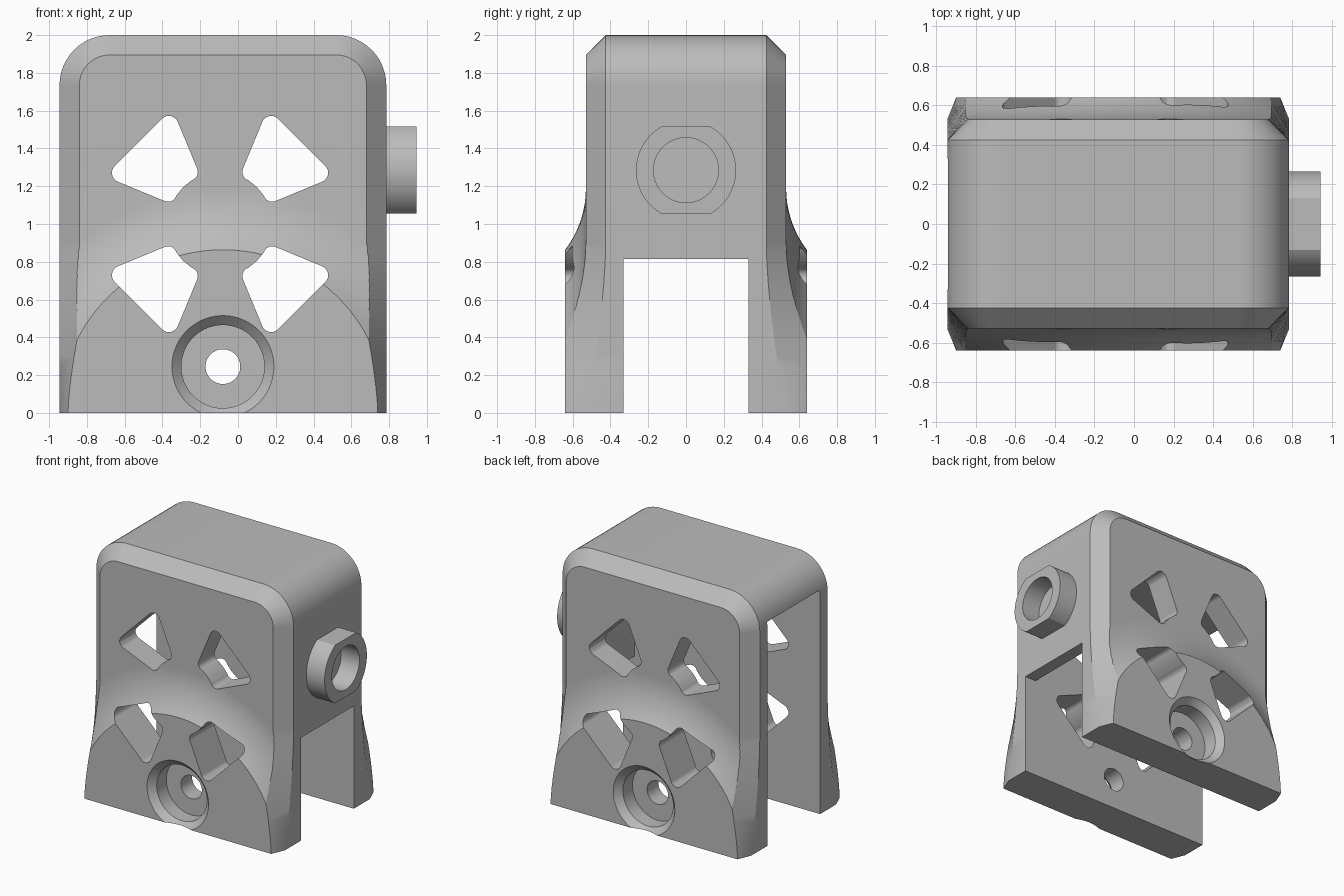
import bpy, bmesh, math
from mathutils import Vector

if "Cube" in bpy.data.objects:
    bpy.data.objects.remove(bpy.data.objects["Cube"])

CX, HALF, CORNER = -0.08, 0.865, 0.265   # body axis, half width, corner radius
FACE, FOOT = 0.53, 0.64                  # half depth of the upper and lower body

grey = bpy.data.materials.new("plain_grey")
grey.use_nodes = True
grey.diffuse_color = (0.5, 0.5, 0.5, 1)
grey.node_tree.nodes["Principled BSDF"].inputs["Base Color"].default_value = (0.5, 0.5, 0.5, 1)


def loft(name, sections):
    """Capped solid skinned over matching closed sections."""
    bm = bmesh.new()
    rows = [[bm.verts.new(p) for p in s] for s in sections]
    n = len(rows[0])
    for a, b in zip(rows, rows[1:]):
        for i in range(n):
            j = (i + 1) % n
            bm.faces.new((a[i], a[j], b[j], b[i]))
    bm.faces.new(rows[0])
    bm.faces.new(rows[-1])
    bmesh.ops.recalc_face_normals(bm, faces=bm.faces)
    mesh = bpy.data.meshes.new(name)
    bm.to_mesh(mesh)
    bm.free()
    mesh.materials.append(grey)
    ob = bpy.data.objects.new(name, mesh)
    bpy.context.collection.objects.link(ob)
    return ob


def prism_y(name, outline, a, b):
    return loft(name, [[(x, y, z) for x, z in outline] for y in (a, b)])


def circle(r, n=64):
    """Points on a circle, turned half a step off the axes."""
    angles = [2 * math.pi * (i + 0.5) / n for i in range(n)]
    return [(r * math.cos(a), r * math.sin(a)) for a in angles]


def lathe_front(name, profile, z0, n):
    """Solid turned about a front-to-back axis from (radius, depth) points."""
    return loft(name, [[(CX + x, -y, z0 + z) for x, z in circle(r, n)] for r, y in profile])


def combine(target, tool, operation="DIFFERENCE"):
    tool.hide_render = True
    mod = target.modifiers.new("combine", "BOOLEAN")
    mod.operation, mod.solver, mod.object = operation, "EXACT", tool
    bpy.context.view_layer.objects.active = target
    bpy.ops.object.modifier_apply(modifier=mod.name)
    bpy.data.objects.remove(tool)


def round_corners(points, radii, steps=6):
    """Fillet each polygon corner that has a radius."""
    out = []
    for i, (p, r) in enumerate(zip(points, radii)):
        if not r:
            out.append(p)
            continue
        a = (points[i - 1] - p).normalized()
        b = (points[(i + 1) % len(points)] - p).normalized()
        half = a.angle(b) / 2
        centre = p + (a + b).normalized() * (r / math.sin(half))
        start = p + a * (r / math.tan(half)) - centre
        end = p + b * (r / math.tan(half)) - centre
        for k in range(steps + 1):
            out.append(centre + start.lerp(end, k / steps).normalized() * r)
    return out


# Outer outline as (point, outward normal), up one side, over and down
path = [(Vector((-HALF, 0.05 * k)), Vector((-1, 0))) for k in range(19)]
for i in range(13):
    a = math.pi - math.pi / 2 * i / 12
    n = Vector((math.cos(a), math.sin(a)))
    path.append((Vector((CORNER - HALF, 2 - CORNER)) + n * CORNER, n))
path += [(Vector((-p.x, p.y)), Vector((-n.x, n.y))) for p, n in reversed(path)]

# Front half of the body, with an edge bevel narrowing towards the foot
middle_ring, bevel_start, bevel_end = [], [], []
for p, n in path:
    h = min(p.y / 0.9, 1)
    inset = p - n * (0.045 + 0.17 * h ** 1.5)
    middle_ring.append((CX + p.x, 0, p.y))
    bevel_start.append((CX + p.x, -0.425 - 0.105 * (1 - h) ** 1.6, p.y))
    bevel_end.append((CX + inset.x, -FOOT, inset.y))
body = loft("bracket_body", [middle_ring, bevel_start, bevel_end])

# Inner cavity, open below and to one side, with a low passage opposite
cavity = [(-1.2, -0.1), (1.2, -0.1), (1.2, 0.815), (0.685, 0.815), (0.685, 1.775), (-1.2, 1.775)]
combine(body, prism_y("cavity_cutter", cavity, -0.33, 0.33))

# Four rounded windows around a central hub
a0, a1 = math.radians(22.5), math.radians(67.5)
hub = [Vector((math.cos(a), math.sin(a))) * 0.276
       for a in [a0 + (a1 - a0) * k / 4 for k in range(5)]]
window = round_corners([Vector((0.611, 0.253)), Vector((0.253, 0.611))] + hub[::-1],
                       [0.05, 0.05, 0.045, 0, 0, 0, 0.045])
for sx in (-1, 1):
    for sz in (-1, 1):
        outline = [(-0.095 + sx * p.x, 1 + sz * p.y) for p in window]
        combine(body, prism_y("window_cutter", outline, -1, 0.2))

# Countersunk bolt hole
bore = [(0.28, 0.65), (0.22, 0.59), (0.22, 0.47), (0.092, 0.47), (0.092, 0.25)]
combine(body, lathe_front("bolt_cutter", bore, 0.245, 64))

# Hollow sweep blending the upper face into the thicker round foot
BLEND, TOP = 0.54, 1.19
profile = [(2.6, -0.1), (2.6, FACE)]
for i in range(13):
    a = math.radians(50) * i / 12
    profile.append((TOP - BLEND * math.sin(a), FACE + BLEND * (1 - math.cos(a))))
combine(body, lathe_front("blend_tool", profile, 0, 128), "INTERSECT")

# Open the middle plane and mirror the half
bm = bmesh.new()
bm.from_mesh(body.data)
middle = [f for f in bm.faces if all(abs(v.co.y) < 1e-4 for v in f.verts)]
bmesh.ops.delete(bm, geom=middle, context="FACES")
bm.to_mesh(body.data)
bm.free()
mirror = body.modifiers.new("back_half", "MIRROR")
mirror.use_axis = (False, True, False)
bpy.context.view_layer.objects.active = body
bpy.ops.object.modifier_apply(modifier=mirror.name)

# Side port: a round collar with flats above and below and a blind bore
limit = math.asin(0.23 / 0.265)
arc = [limit * (2 * k / 24 - 1) for k in range(25)]
collar = [(0.265 * math.cos(a), 0.265 * math.sin(a)) for a in arc]
collar += [(-y, -z) for y, z in collar]
port = loft("side_port", [[(x, y, 1.285 + z) for y, z in collar] for x in (0.77, 0.945)])
combine(port, loft("port_cutter", [[(x, y, 1.285 + z) for y, z in circle(0.172)]
                                   for x in (0.7, 1.0)]))

# Smooth curved faces, keep edges crisp
for ob in (body, port):
    bpy.ops.object.select_all(action="DESELECT")
    ob.select_set(True)
    bpy.context.view_layer.objects.active = ob
    bpy.ops.object.shade_smooth_by_angle(angle=math.radians(25))
    ob.modifiers.new("even_normals", "WEIGHTED_NORMAL").keep_sharp = True
